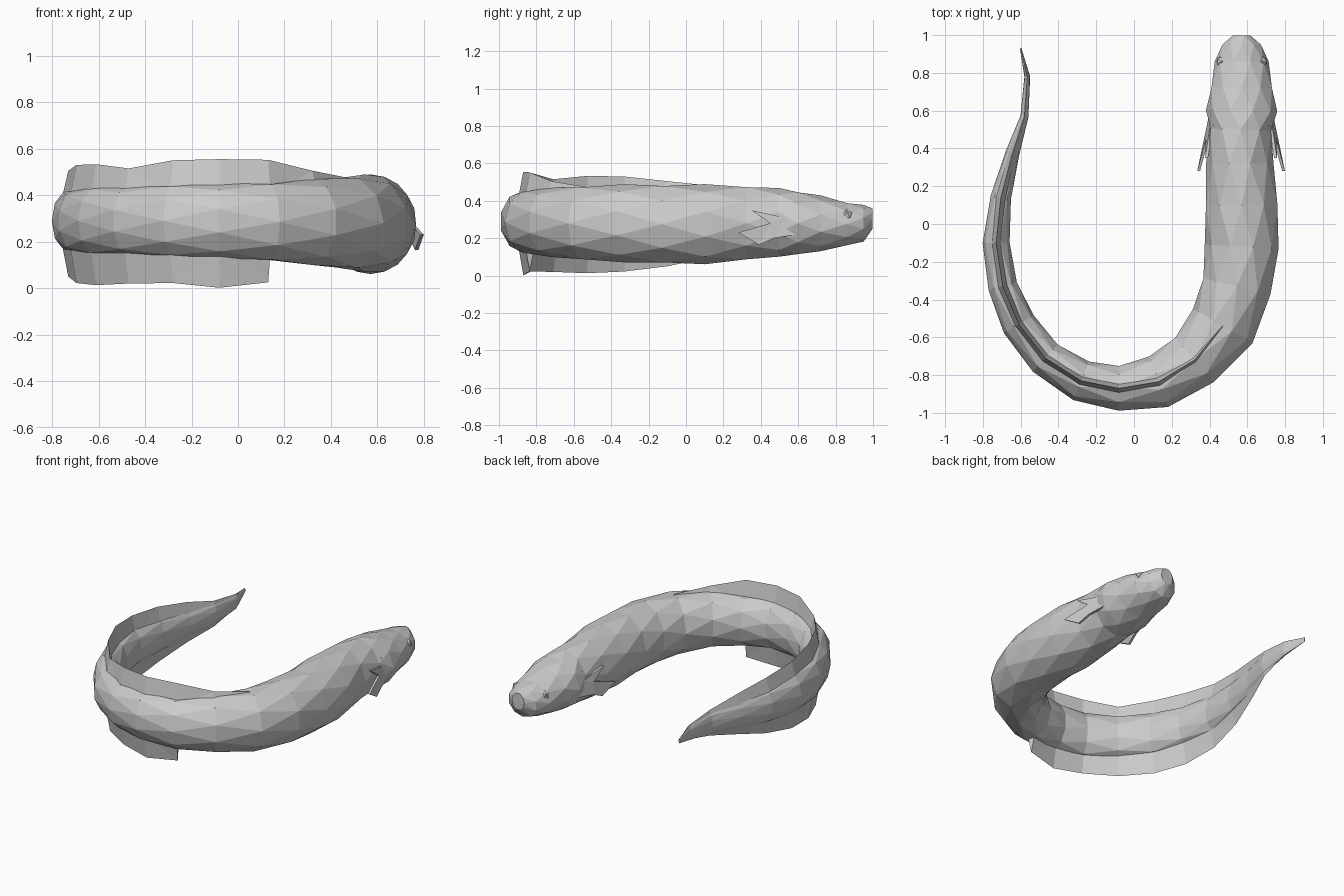
import bpy, bmesh, math
from mathutils import Vector

if "Cube" in bpy.data.objects:
    bpy.data.objects.remove(bpy.data.objects["Cube"])

# Spine stations from snout to tail: x, y, z, half width, half height
SPINE = [
    (.57, .998, .305, .045, .055), (.57, .95, .28, .105, .095), (.57, .86, .275, .14, .115),
    (.57, .72, .28, .165, .145), (.57, .60, .28, .185, .168), (.565, .50, .285, .165, .178),
    (.56, .32, .28, .175, .197), (.57, .10, .275, .195, .208), (.57, -.12, .275, .192, .208),
    (.545, -.33, .28, .188, .203), (.47, -.54, .28, .178, .195), (.32, -.72, .285, .16, .18),
    (.13, -.835, .285, .14, .165), (-.08, -.87, .29, .122, .158), (-.28, -.83, .29, .108, .15),
    (-.47, -.71, .29, .10, .145), (-.61, -.53, .29, .09, .14), (-.695, -.33, .29, .08, .135),
    (-.73, -.10, .29, .07, .125), (-.705, .14, .29, .056, .11), (-.645, .37, .295, .037, .09),
    (-.58, .57, .30, .022, .07), (-.565, .78, .305, .015, .045), (-.60, .93, .32, .004, .015),
]
SIDES = 10


def side_vector(i):
    a, b = SPINE[max(i - 1, 0)], SPINE[min(i + 1, len(SPINE) - 1)]
    t = Vector((b[0] - a[0], b[1] - a[1], 0)).normalized()
    return Vector((-t.y, t.x, 0))


def make(name, bm):
    bmesh.ops.recalc_face_normals(bm, faces=bm.faces)
    me = bpy.data.meshes.new(name)
    bm.to_mesh(me)
    bm.free()
    ob = bpy.data.objects.new(name, me)
    bpy.context.collection.objects.link(ob)
    return ob


# Body: rings turned by half a step so the skin becomes triangles
bm = bmesh.new()
rings = []
for i, (x, y, z, w, h) in enumerate(SPINE):
    n = side_vector(i)
    ring = []
    for k in range(SIDES):
        a = 2 * math.pi * (k + 0.5 * (i % 2)) / SIDES
        ring.append(bm.verts.new(Vector((x, y, z)) + n * w * 1.02 * math.cos(a)
                                 + Vector((0, 0, h * 1.03 * math.sin(a)))))
    rings.append(ring)
for i in range(len(rings) - 1):
    a, b = rings[i], rings[i + 1]
    for k in range(SIDES):
        m = (k + 1) % SIDES
        if i % 2 == 0:
            bm.faces.new((a[k], a[m], b[k]))
            bm.faces.new((a[m], b[m], b[k]))
        else:
            bm.faces.new((a[k], b[m], b[k]))
            bm.faces.new((a[k], a[m], b[m]))
bm.faces.new(rings[0])
bm.faces.new(rings[-1])
make("body", bm)


# Long fins: thin wedges along the spine, one edge height per station
def long_fin(name, first, edges):
    bm = bmesh.new()
    rows = []
    for j, edge in enumerate(edges):
        i = first + j
        x, y, z, w, h = SPINE[i]
        n = side_vector(i)
        base = Vector((x, y, z + math.copysign(h * 0.7, edge - z)))
        t = min(0.03, w * 0.6)
        rows.append([bm.verts.new(base + n * t), bm.verts.new(Vector((x, y, edge))),
                     bm.verts.new(base - n * t)])
    for a, b in zip(rows, rows[1:]):
        for k in range(3):
            m = (k + 1) % 3
            bm.faces.new((a[k], a[m], b[m], b[k]))
    bm.faces.new(rows[0])
    bm.faces.new(rows[-1])
    bmesh.ops.triangulate(bm, faces=bm.faces)
    make(name, bm)


long_fin("dorsal_fin", 10, [.475, .505, .552, .555, .55, .515, .533, .53, .505, .48, .44, .39, .36, .335])
long_fin("belly_fin", 12, [.025, .002, .022, .02, .013, .022, .05, .10, .165, .215, .265, .305])


# Pectoral fins: jagged side profile (y, z) flaring out from the body
PECTORAL = [(.60, .22), (.60, .34), (.52, .37), (.53, .31), (.35, .35), (.45, .28),
            (.28, .23), (.39, .165), (.47, .2)]
for name, s in (("pectoral_fin_right", 1), ("pectoral_fin_left", -1)):
    bm = bmesh.new()
    front = []
    for y, z in PECTORAL:
        out = .165 + (.60 - y) * .21 - max(0, z - .24) * .25
        front.append(bm.verts.new((.567 + s * out, y, z)))
    bm.faces.new(front)
    ext = bmesh.ops.extrude_face_region(bm, geom=bm.faces[:])
    for v in ext["geom"]:
        if isinstance(v, bmesh.types.BMVert):
            v.co.x -= s * .015
    bm.faces.ensure_lookup_table()
    bmesh.ops.triangulate(bm, faces=bm.faces)
    make(name, bm)

# Eyes: small faceted bumps on the head sides
for name, s in (("eye_right", 1), ("eye_left", -1)):
    bm = bmesh.new()
    bmesh.ops.create_icosphere(bm, subdivisions=1, radius=.032)
    bmesh.ops.translate(bm, verts=bm.verts, vec=(.57 + s * .105, .86, .325))
    make(name, bm)
